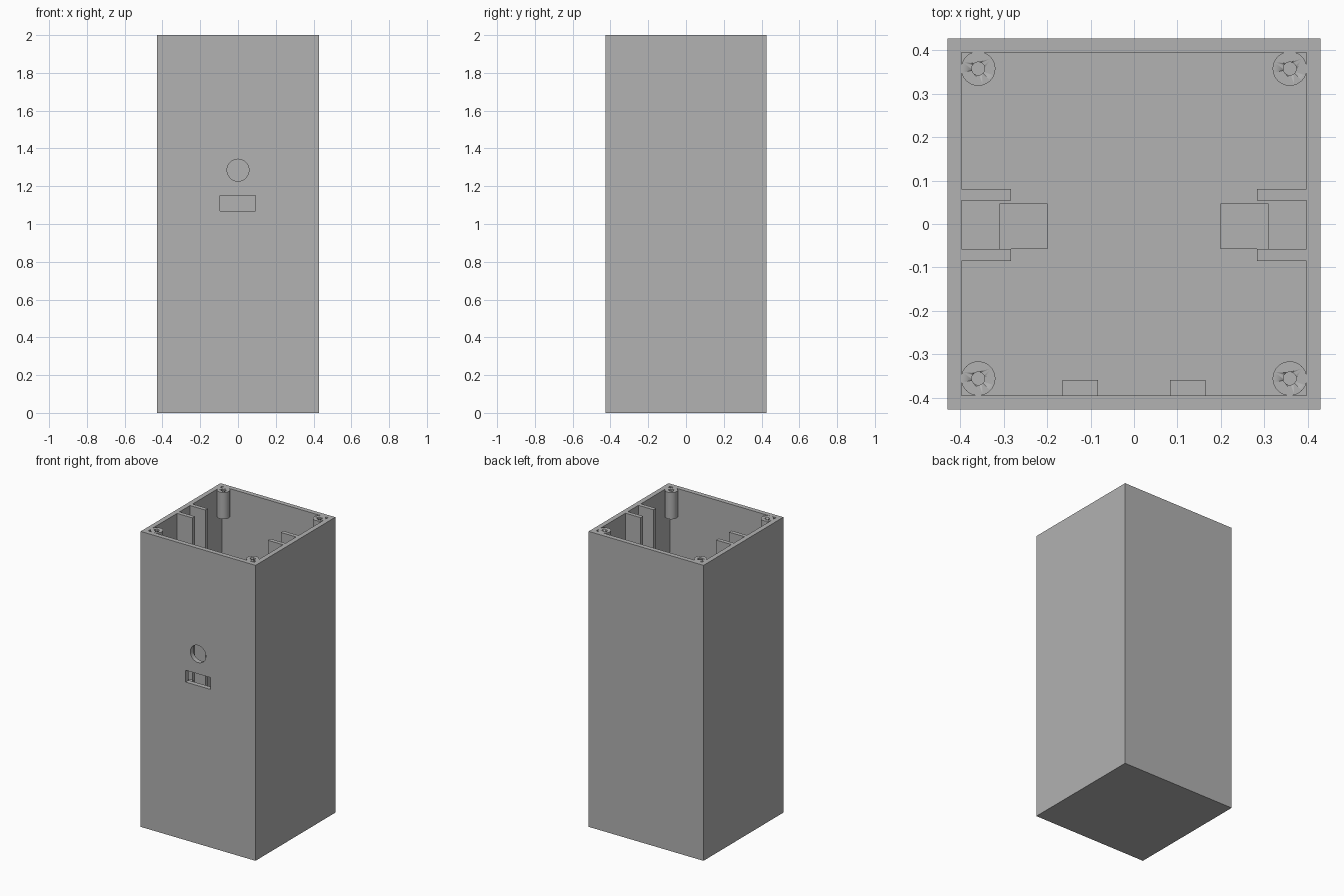
import bpy
from math import radians

cube = bpy.data.objects.get("Cube")
if cube:
    bpy.data.objects.remove(cube, do_unlink=True)

HALF_X, HALF_Y, HEIGHT = 0.43, 0.427, 2.0
IN_X, IN_Y, FLOOR = 0.397, 0.395, 0.033

grey = bpy.data.materials.new("grey plastic")
grey.use_nodes = True
grey.diffuse_color = (0.445, 0.445, 0.445, 1)
grey.node_tree.nodes["Principled BSDF"].inputs["Base Color"].default_value = grey.diffuse_color


def finish(name):
    obj = bpy.context.object
    obj.name = name
    obj.data.materials.append(grey)
    return obj


def box(name, x, y, z):
    """Box from (low, high) ranges on each axis."""
    ranges = (x, y, z)
    bpy.ops.mesh.primitive_cube_add(size=1, location=[sum(r) / 2 for r in ranges])
    bpy.context.object.scale = [abs(r[1] - r[0]) for r in ranges]
    bpy.ops.object.transform_apply(location=False, rotation=False, scale=True)
    return finish(name)


def rod(name, radius, depth, location, rotation=(0, 0, 0)):
    bpy.ops.mesh.primitive_cylinder_add(vertices=48, radius=radius, depth=depth,
                                        location=location, rotation=rotation)
    bpy.ops.object.shade_smooth_by_angle(angle=radians(30))
    return finish(name)


def cut(target, cutter):
    """Subtract a cutter and keep it hidden."""
    mod = target.modifiers.new("cut", "BOOLEAN")
    mod.operation = "DIFFERENCE"
    mod.solver = "EXACT"
    mod.object = cutter
    cutter.hide_render = True
    cutter.hide_viewport = True
    cutter.display_type = "WIRE"


# Open-topped case with a round opening and a port slot in the front wall
case = box("case", (-HALF_X, HALF_X), (-HALF_Y, HALF_Y), (0, HEIGHT))
cut(case, box("cavity_cutter", (-IN_X, IN_X), (-IN_Y, IN_Y), (FLOOR, HEIGHT + 0.2)))
cut(case, rod("round_opening_cutter", 0.058, 0.1, (0, -0.41, 1.285), (radians(90), 0, 0)))
cut(case, box("port_cutter", (-0.094, 0.093), (-0.46, -0.36), (1.07, 1.15)))

for side, s in (("left", 1), ("right", -1)):
    # Screw posts in the upper corners
    for end, y in (("front", -0.356), ("back", 0.358)):
        post = rod(f"{end}_{side}_screw_post", 0.0395, 0.18, (s * 0.359, y, HEIGHT - 0.09))
        cut(post, rod(f"{end}_{side}_screw_hole_cutter", 0.015, 0.3, (s * 0.359, y, HEIGHT)))

    # Pair of full-height guide ribs on the side wall
    for end, y in (("front", (-0.085, -0.058)), ("back", (0.054, 0.081))):
        box(f"{end}_{side}_guide_rib", (s * 0.283, s * IN_X), y, (FLOOR, HEIGHT))

    # Stop block on the floor between the ribs
    box(f"{side}_floor_block", (s * 0.199, s * 0.31), (-0.058, 0.047), (FLOOR, 0.14))

    # Small ledge under the port
    box(f"{side}_port_ledge", (s * 0.083, s * 0.165), (-IN_Y, -0.36), (1.0, 1.06))
